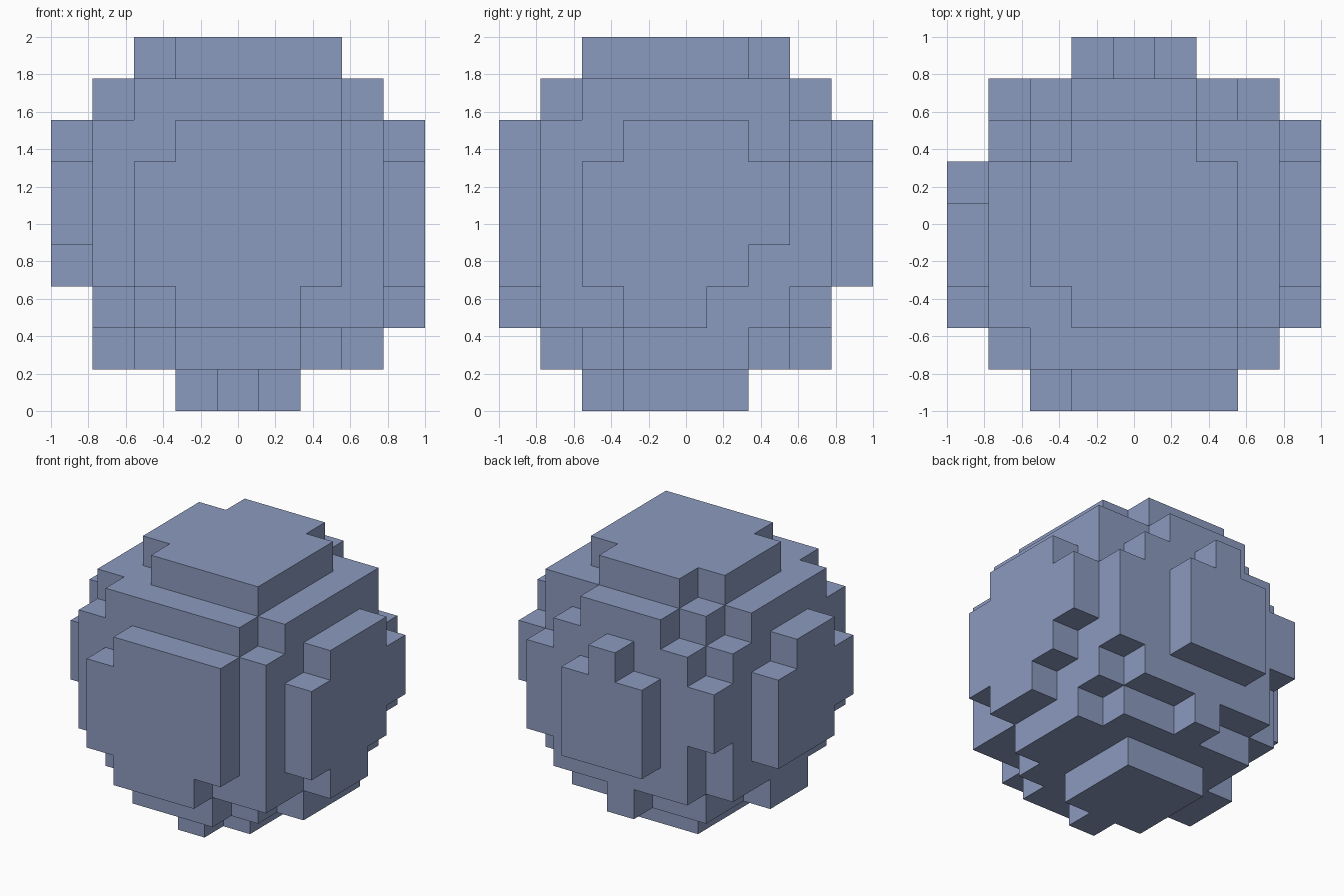
import bpy
import bmesh
from mathutils import Vector
from itertools import product

cube = bpy.data.objects.get("Cube")
if cube:
    bpy.data.objects.remove(cube, do_unlink=True)

CELLS = 9                              # blocks along each side
HALF = CELLS // 2
SIZE = 2 / CELLS                       # edge length of one block
CENTRE = Vector((0.1, -0.22, 0.22))    # ball centre, slightly off the grid
RADIUS = 4.61                          # ball radius in blocks


def filled(cell):
    """A block is kept when its middle lies inside the ball."""
    return (Vector(cell) - CENTRE).length <= RADIUS


# Flat blue-grey material
mat = bpy.data.materials.new("blue_grey")
mat.use_nodes = True
colour = (0.26, 0.325, 0.52, 1)
mat.diffuse_color = colour
mat.node_tree.nodes["Principled BSDF"].inputs["Base Color"].default_value = colour

# Blocky ball: one square wherever a kept block meets empty space
bm = bmesh.new()
corners = {}


def corner(point):
    key = tuple(round(2 * c) for c in point)
    if key not in corners:
        corners[key] = bm.verts.new(point * SIZE + Vector((0, 0, 1)))
    return corners[key]


span = range(-HALF, HALF + 1)
for cell in filter(filled, product(span, repeat=3)):
    middle = Vector(cell)
    for axis, sign in product(range(3), (-1, 1)):
        out = Vector((0, 0, 0))
        out[axis] = sign
        if filled(middle + out):
            continue
        u = Vector((0, 0, 0))
        u[(axis + 1) % 3] = 1
        v = out.cross(u)
        ring = [middle + (out + a * u + b * v) / 2
                for a, b in ((-1, -1), (1, -1), (1, 1), (-1, 1))]
        bm.faces.new([corner(p) for p in ring])

mesh = bpy.data.meshes.new("block_ball")
bm.to_mesh(mesh)
bm.free()
mesh.materials.append(mat)
ball = bpy.data.objects.new("block_ball", mesh)
bpy.context.collection.objects.link(ball)
